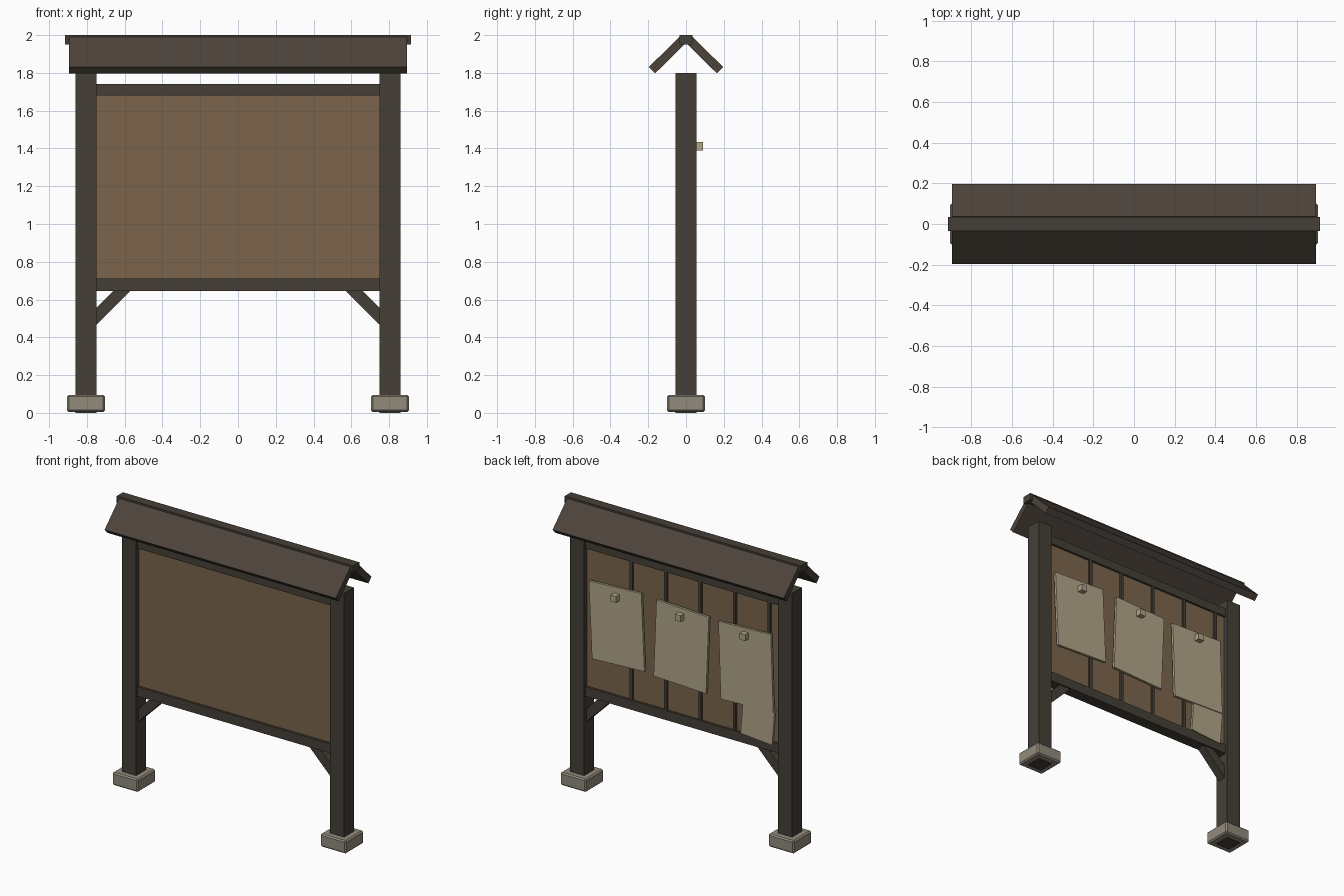
import bpy, bmesh
from mathutils import Matrix, Vector

if "Cube" in bpy.data.objects:
    bpy.data.objects.remove(bpy.data.objects["Cube"])


def srgb(r, g, b):
    lin = [c / 255 / 12.92 if c < 10 else ((c / 255 + 0.055) / 1.055) ** 2.4 for c in (r, g, b)]
    return (*lin, 1.0)


def material(name, rgb):
    m = bpy.data.materials.new(name)
    m.diffuse_color = srgb(*rgb)
    m.use_nodes = True
    m.node_tree.nodes["Principled BSDF"].inputs["Base Color"].default_value = m.diffuse_color
    return m


FRAME = material("dark timber", (69, 63, 55))
ROOF = material("roof brown", (76, 67, 59))
BOARD = material("board brown", (123, 101, 76))
PAPER = material("aged paper", (178, 166, 138))
STONE = material("grey stone", (146, 138, 124))


def finish(name, bm, mat):
    bmesh.ops.recalc_face_normals(bm, faces=bm.faces)
    me = bpy.data.meshes.new(name)
    bm.to_mesh(me)
    bm.free()
    me.materials.append(mat)
    ob = bpy.data.objects.new(name, me)
    bpy.context.collection.objects.link(ob)
    return ob


def box(name, x, y, z, mat, tilt=0.0, bevel=0.0):
    """Box from (min, max) ranges, tilted about its own y axis."""
    bm = bmesh.new()
    size = (x[1] - x[0], y[1] - y[0], z[1] - z[0])
    mid = Vector(((x[0] + x[1]) / 2, (y[0] + y[1]) / 2, (z[0] + z[1]) / 2))
    bmesh.ops.create_cube(bm, size=1, matrix=Matrix.Diagonal((*size, 1)))
    if bevel:
        bmesh.ops.bevel(bm, geom=bm.edges[:], offset=bevel, segments=1, affect='EDGES')
    bmesh.ops.transform(bm, matrix=Matrix.Translation(mid) @ Matrix.Rotation(tilt, 4, 'Y'), verts=bm.verts)
    return finish(name, bm, mat)


def prism(name, points, sweep, mat):
    """Extrude a closed 3D polygon along a vector."""
    bm = bmesh.new()
    face = bm.faces.new([bm.verts.new(p) for p in points])
    ext = bmesh.ops.extrude_face_region(bm, geom=[face])
    verts = [v for v in ext["geom"] if isinstance(v, bmesh.types.BMVert)]
    bmesh.ops.translate(bm, verts=verts, vec=sweep)
    return finish(name, bm, mat)


# Posts, stone feet and corner braces on both sides
for s, side in ((-1, "left"), (1, "right")):
    cx = 0.805 * s
    box(side + "_post", (cx - 0.055, cx + 0.055), (-0.055, 0.055), (0, 1.8), FRAME)
    box(side + "_foot", (cx - 0.1, cx + 0.1), (-0.1, 0.1), (0.005, 0.095), STONE, bevel=0.009)
    outline = [(0.755, 0.46), (0.755, 0.55), (0.66, 0.645), (0.57, 0.645)]
    prism(side + "_brace", [(s * x, -0.03, z) for x, z in outline], (0, 0.06, 0), FRAME)

# Rails and board
box("top_rail", (-0.752, 0.752), (-0.04, 0.04), (1.68, 1.74), FRAME)
box("bottom_rail", (-0.752, 0.752), (-0.04, 0.04), (0.645, 0.712), FRAME)
box("board", (-0.752, 0.752), (-0.025, 0.025), (0.705, 1.685), BOARD)

# Thin battens on the back of the board
for i in range(5):
    x = -0.667 + 0.2667 * i
    box("batten", (x - 0.011, x + 0.011), (0.02, 0.038), (0.71, 1.682), FRAME)

# Notices with their pins on the back
for x, z, tilt in ((0.5, 1.207, 0.045), (0.0, 1.197, -0.04), (-0.5, 1.19, 0.035)):
    box("notice", (x - 0.203, x + 0.203), (0.036, 0.053), (z - 0.27, z + 0.27), PAPER, tilt)
    box("pin", (x - 0.022, x + 0.022), (0.05, 0.09), (1.39, 1.434), PAPER)
box("small_notice", (-0.71, -0.465), (0.032, 0.047), (0.705, 0.955), PAPER, -0.08)

# Roof slabs and ridge cap
for s, side in ((-1, "front"), (1, "back")):
    section = [(0.197, 1.831), (0.164, 1.797), (0.005, 1.955), (0.036, 1.989)]
    prism(side + "_roof_slab", [(-0.895, s * y, z) for y, z in section], (1.79, 0, 0), ROOF)
box("ridge_cap", (-0.915, 0.915), (-0.034, 0.034), (1.95, 2.0), FRAME)
